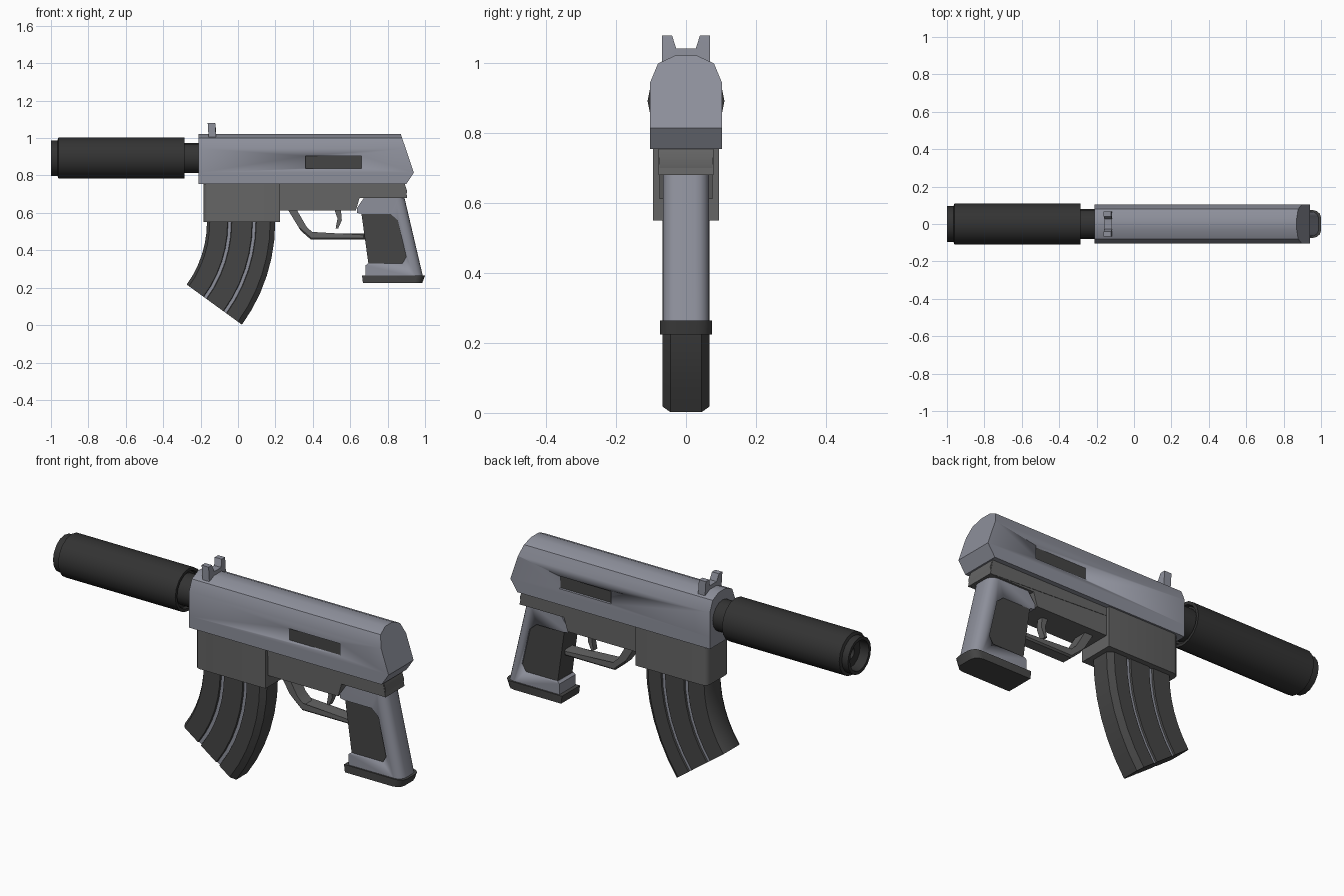
import bpy, bmesh, math

if "Cube" in bpy.data.objects:
    bpy.data.objects.remove(bpy.data.objects["Cube"])


def material(name, r, g, b):
    m = bpy.data.materials.new(name)
    m.diffuse_color = (r, g, b, 1)
    m.use_nodes = True
    m.node_tree.nodes["Principled BSDF"].inputs["Base Color"].default_value = m.diffuse_color
    return m


STEEL = material("steel", .27, .28, .33)
GREY = material("mid_grey", .13, .13, .13)
DARK = material("dark_grey", .06, .06, .06)
BLACK = material("black", .033, .033, .033)


def finish(name, bm, mats, angle=35):
    bmesh.ops.recalc_face_normals(bm, faces=bm.faces)
    me = bpy.data.meshes.new(name)
    bm.to_mesh(me)
    bm.free()
    for m in mats:
        me.materials.append(m)
    ob = bpy.data.objects.new(name, me)
    bpy.context.collection.objects.link(ob)
    bpy.ops.object.select_all(action='DESELECT')
    bpy.context.view_layer.objects.active = ob
    ob.select_set(True)
    bpy.ops.object.shade_smooth_by_angle(angle=math.radians(angle))
    return ob


def loft(bm, rings, closed=True):
    """Skin a list of equally sized point rings; returns the vertex rings."""
    vs = [[bm.verts.new(p) for p in r] for r in rings]
    n = len(vs[0])
    for a, b in zip(vs, vs[1:]):
        for i in range(n if closed else n - 1):
            j = (i + 1) % n
            bm.faces.new((a[i], a[j], b[j], b[i]))
    return vs


def prism(name, pts, half, mat, bevel=0, where=None, segs=3):
    """Side profile (x, z) extruded across y, with optional rounded edges."""
    bm = bmesh.new()
    vs = loft(bm, [[(x, s * half, z) for x, z in pts] for s in (-1, 1)])
    for r in vs:
        bm.faces.new(r)
    if bevel:
        es = [e for e in bm.edges
              if abs(e.verts[0].co.y - e.verts[1].co.y) < 1e-6
              and all(where(v.co) for v in e.verts)]
        bmesh.ops.bevel(bm, geom=es, offset=bevel, segments=segs,
                        profile=.5, affect='EDGES')
    return finish(name, bm, [mat])


def inset_panel(target, name, pts, fill_pts, half, mat):
    """Cut a window through the target and fill it with a recessed panel."""
    cutter = prism("cutter", pts, .3, mat)
    cutter.hide_render = True
    mod = target.modifiers.new("window", 'BOOLEAN')
    mod.operation, mod.solver, mod.object = 'DIFFERENCE', 'EXACT', cutter
    bpy.context.view_layer.objects.active = target
    bpy.ops.object.modifier_apply(modifier=mod.name)
    bpy.data.objects.remove(cutter)
    return prism(name, fill_pts, half, mat)


def rect(x0, x1, z0, z1):
    return [(x0, z0), (x1, z0), (x1, z1), (x0, z1)]


# Suppressor and barrel neck, turned around the x axis
turned = [(-.19, .08), (-.30, .08), (-.30, .09), (-.285, .095), (-.285, .11),
          (-.96, .11), (-.965, .095), (-1, .095), (-1, .078), (-.95, .075),
          (-.95, .03), (-.8, .03)]
bm = bmesh.new()
N = 16
rings = loft(bm, [[(x, r * math.cos(2 * math.pi * i / N),
                    .893 + r * math.sin(2 * math.pi * i / N))
                   for i in range(N)] for x, r in turned])
bm.faces.new(rings[0])
bm.faces.new(rings[-1])
finish("suppressor", bm, [BLACK])

# Upper receiver with a two-facet slanted rear
half = [(-.103, .755), (-.103, .815), (-.103, .945), (-.08, 1.0), (-.03, 1.023)]
section = half + [(-y, z) for y, z in reversed(half)]


def back_x(z):
    if z <= .815:
        return .90 + .04 * (z - .755) / .06
    return .94 - .07 * (z - .815) / .208


bm = bmesh.new()
front, rear = loft(bm, [[(-.21, y, z) for y, z in section],
                        [(back_x(z), y, z) for y, z in section]])
bm.faces.new(front)
bm.faces.new((rear[0], rear[1], rear[8], rear[9]))
bm.faces.new(rear[1:9])
receiver = finish("upper_receiver", bm, [STEEL])

# Ejection ports on both sides
port = rect(.36, .66, .838, .904)
inset_panel(receiver, "ejection_ports", port, port, .09, DARK)

# Front sight: notched plate
notch = [(-.068, 1.0), (-.068, 1.08), (-.04, 1.08), (-.028, 1.043)]
sight = notch + [(-y, z) for y, z in reversed(notch)]
bm = bmesh.new()
a, b = loft(bm, [[(x + (.005 if z < 1.06 else 0), y, z) for y, z in sight]
                 for x in (-.162, -.122)])
for r in (a, b):
    bm.faces.new(r[0:4])
    bm.faces.new(r[4:8])
    bm.faces.new((r[0], r[3], r[4], r[7]))
finish("front_sight", bm, [STEEL])

# Lower frame and magazine well
prism("lower_frame", [(.15, .76), (.15, .612), (.63, .612), (.65, .68),
                      (.895, .68), (.905, .715), (.89, .76)], .076, GREY)
prism("rear_rail", [(.2, .76), (.2, .715), (.905, .68), (.89, .76)], .078, GREY)
prism("magazine_well", rect(-.185, .225, .55, .76), .094, GREY, .03,
      lambda c: c.x < -.18)

# Curved magazine: ribbed section swept along an arc
side = [(.567, .045), (.582, .067), (.677, .067), (.68, .059), (.697, .059),
        (.70, .067), (.808, .067), (.811, .059), (.828, .059), (.831, .067),
        (.905, .067), (.932, .045)]
mag = side + [(r, -y) for r, y in reversed(side)]
bm = bmesh.new()
STEPS = 6
path = []
path.append([(-.733 + r, y, .62) for r, y in mag])
for k in range(STEPS + 1):
    t = math.radians(36) * k / STEPS
    path.append([(-.733 + r * math.cos(t), y, .55 - r * math.sin(t))
                 for r, y in mag])
vs = loft(bm, path)
for f in bm.faces:
    if all(abs(abs(v.co.y) - .059) < 1e-4 for v in f.verts):
        f.material_index = 1
for r in (vs[0], vs[-1]):
    n = len(r)
    for i in range(n // 2 - 1):
        bm.faces.new((r[i], r[i + 1], r[n - 2 - i], r[n - 1 - i]))
finish("magazine", bm, [DARK, STEEL])

# Trigger guard and trigger
prism("trigger_guard", [(.265, .62), (.335, .505), (.39, .457), (.68, .457),
                        (.68, .49), (.405, .49), (.367, .525), (.312, .62)],
      .035, GREY, .008, lambda c: c.z < .515, 1)
prism("trigger", [(.515, .62), (.532, .57), (.522, .517), (.535, .515),
                  (.555, .56), (.55, .62)], .016, GREY)

# Grip with a rounded back and recessed panels wrapping the front
grip = prism("grip", [(.68, .69), (.635, .625), (.635, .60), (.66, .595),
                      (.695, .33), (.683, .32), (.683, .255), (.99, .255),
                      (.888, .69)],
             .066, STEEL, .04, lambda c: c.x > .88, 4)
shape = [(.815, .595), (.855, .56), (.90, .365), (.88, .33)]
inset_panel(grip, "grip_panels", shape + [(.60, .33), (.60, .595)],
            shape + [(.697, .33), (.66, .595)], .06, DARK)

# Grip base plate
prism("grip_base", [(.668, .225), (.985, .225), (1.0, .265), (.663, .265)],
      .074, DARK, .04, lambda c: c.x > .97, 3)
